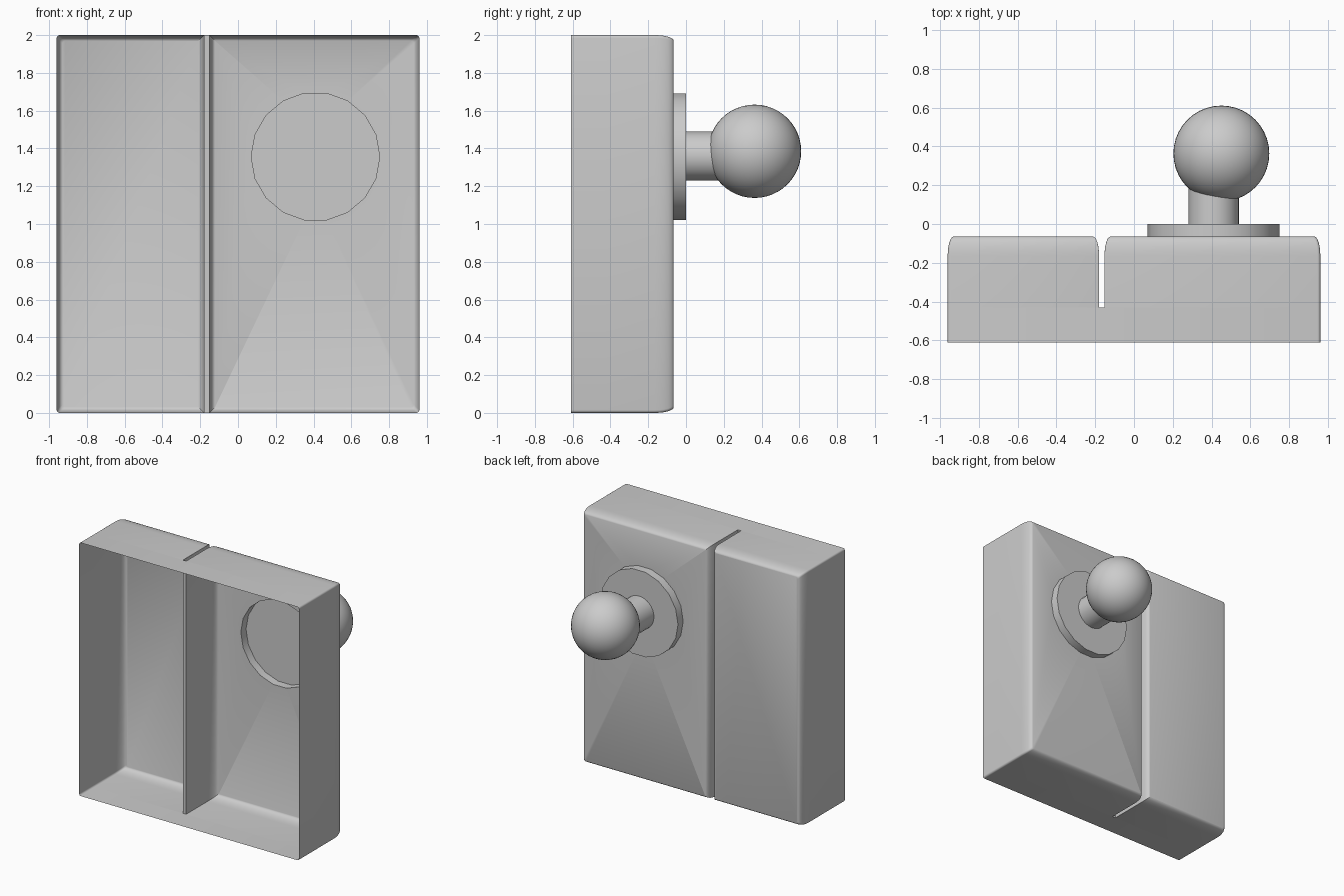
import bpy
import bmesh
from math import sin, cos, pi, radians
from mathutils import Matrix

cube = bpy.data.objects.get("Cube")
if cube:
    bpy.data.objects.remove(cube, do_unlink=True)

grey = bpy.data.materials.new("plain_grey")
grey.use_nodes = True
grey.diffuse_color = (0.6, 0.6, 0.6, 1)
grey.node_tree.nodes["Principled BSDF"].inputs["Base Color"].default_value = (0.6, 0.6, 0.6, 1)

FRONT, SLOT, BACK, PLATE = -0.61, -0.43, -0.065, 0.0
EDGE, TOP = 0.96, 2.0
SLOT_L, SLOT_R = -0.18, -0.152
ROUND_X, ROUND_Y = 0.03, 0.10
DISC = (0.41, 1.357, 0.34)


def finish(bm, name, angle=30):
    bmesh.ops.remove_doubles(bm, verts=bm.verts, dist=0.0001)
    bmesh.ops.recalc_face_normals(bm, faces=bm.faces)
    mesh = bpy.data.meshes.new(name)
    bm.to_mesh(mesh)
    bm.free()
    mesh.materials.append(grey)
    ob = bpy.data.objects.new(name, mesh)
    bpy.context.collection.objects.link(ob)
    bpy.ops.object.select_all(action='DESELECT')
    ob.select_set(True)
    bpy.context.view_layer.objects.active = ob
    bpy.ops.object.shade_smooth_by_angle(angle=radians(angle))
    return ob


def rounded_loop(bm, x0, x1, y, inset=0.0, r_left=0.015, r_right=0.015):
    """Rounded rectangle in the xz plane at depth y."""
    x0, x1, z0, z1 = x0 + inset, x1 - inset, inset, TOP - inset
    corners = [(x1, z1, -1, -1, r_right), (x0, z1, 1, -1, r_left),
               (x0, z0, 1, 1, r_left), (x1, z0, -1, 1, r_right)]
    verts = []
    for k, (x, z, sx, sz, r) in enumerate(corners):
        for i in range(5):
            a = (k + i / 4) * pi / 2
            verts.append(bm.verts.new((x + sx * r + r * cos(a), y, z + sz * r + r * sin(a))))
    return verts


def circle_loop(bm, y, cx, cz, r, n):
    return [bm.verts.new((cx + r * cos(2 * pi * i / n), y, cz + r * sin(2 * pi * i / n)))
            for i in range(n)]


def skin(bm, a, b):
    for i in range(len(a)):
        j = (i + 1) % len(a)
        bm.faces.new((a[i], a[j], b[j], b[i]))


def loop_edges(bm, loop):
    return [bm.edges.get((v, loop[i - 1])) or bm.edges.new((v, loop[i - 1]))
            for i, v in enumerate(loop)]


# Thin open-fronted housing: a shared front collar and two pillow-edged bays
bm = bmesh.new()
skin(bm, rounded_loop(bm, -EDGE, EDGE, FRONT), rounded_loop(bm, -EDGE, EDGE, SLOT))
for x0, x1, rl, rr in ((-EDGE, SLOT_L, 0.015, 0.001), (SLOT_R, EDGE, 0.001, 0.015)):
    prev = rounded_loop(bm, x0, x1, SLOT, 0, rl, rr)
    for i in range(7):
        a = i / 6 * pi / 2
        ring = rounded_loop(bm, x0, x1, BACK - ROUND_Y * (1 - sin(a)),
                            ROUND_X * (1 - cos(a)), rl, rr)
        skin(bm, prev, ring)
        prev = ring
    if x0 == -EDGE:
        bm.faces.new(prev)
    else:
        # Back panel of the wide bay, open where the mounting plate sits
        hole = circle_loop(bm, BACK, *DISC, 18)
        bmesh.ops.triangle_fill(bm, use_beauty=True, normal=(0, 1, 0),
                                edges=loop_edges(bm, prev) + loop_edges(bm, hole))
# Floor of the slot between the bays
bm.faces.new([bm.verts.new(p) for p in ((SLOT_L, SLOT, 0), (SLOT_R, SLOT, 0),
                                        (SLOT_R, SLOT, TOP), (SLOT_L, SLOT, TOP))])
finish(bm, "housing")

# Round mounting plate, hollow from the inside
bm = bmesh.new()
rim = circle_loop(bm, PLATE, *DISC, 18)
skin(bm, circle_loop(bm, BACK, *DISC, 18), rim)
bm.faces.new(rim)
finish(bm, "mounting_plate")

# Stem
bm = bmesh.new()
skin(bm, circle_loop(bm, PLATE, 0.41, 1.36, 0.13, 32),
     circle_loop(bm, 0.25, 0.41, 1.36, 0.13, 32))
finish(bm, "stem")

# Ball
bm = bmesh.new()
bmesh.ops.create_uvsphere(bm, u_segments=40, v_segments=24, radius=0.247,
                          matrix=Matrix.Translation((0.45, 0.363, 1.385)))
finish(bm, "ball")
